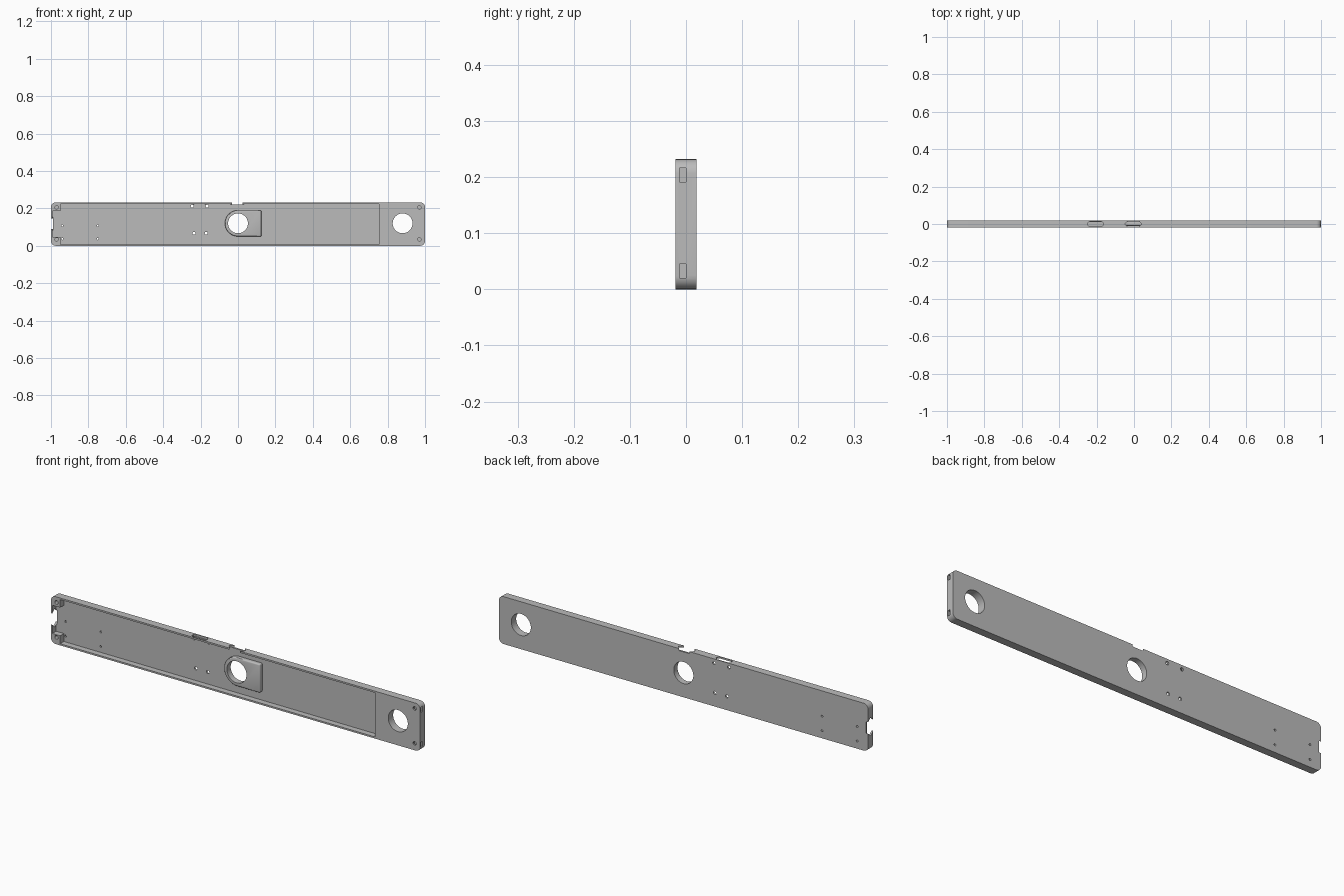
import bpy, bmesh, math
from mathutils import Vector

cube = bpy.data.objects.get("Cube")
if cube:
    bpy.data.objects.remove(cube, do_unlink=True)

L, H, D = 1.0, 0.232, 0.019      # half length, height, half depth
WALL, FLOOR = 0.008, 0.010       # rim thickness, y of tray floor
MID = 0.12

grey = bpy.data.materials.new("plain grey")
grey.use_nodes = True
color = (0.5, 0.5, 0.5, 1)
grey.diffuse_color = color
grey.node_tree.nodes["Principled BSDF"].inputs["Base Color"].default_value = color


def prism(name, points, start, depth, axes="xz"):
    """Extrude a 2D outline along the axis missing from axes."""
    third = next(a for a in "xyz" if a not in axes)

    def place(u, v, w):
        p = Vector()
        setattr(p, axes[0], u)
        setattr(p, axes[1], v)
        setattr(p, third, w)
        return p

    bm = bmesh.new()
    face = bm.faces.new([bm.verts.new(place(u, v, start)) for u, v in points])
    new = bmesh.ops.extrude_face_region(bm, geom=[face])["geom"]
    shift = place(0, 0, depth)
    bmesh.ops.translate(bm, verts=[g for g in new if isinstance(g, bmesh.types.BMVert)], vec=shift)
    bmesh.ops.recalc_face_normals(bm, faces=bm.faces)
    mesh = bpy.data.meshes.new(name)
    bm.to_mesh(mesh)
    bm.free()
    mesh.materials.append(grey)
    obj = bpy.data.objects.new(name, mesh)
    bpy.context.collection.objects.link(obj)
    return obj


def arc(cx, cz, r, a0, a1, n):
    return [(cx + r * math.cos(math.radians(a0 + (a1 - a0) * i / n)),
             cz + r * math.sin(math.radians(a0 + (a1 - a0) * i / n))) for i in range(n + 1)]


def rect(x0, x1, z0, z1):
    return [(x0, z0), (x1, z0), (x1, z1), (x0, z1)]


def rounded(x0, x1, z0, z1, r):
    corners = [(x1 - r, z1 - r, 0), (x0 + r, z1 - r, 90), (x0 + r, z0 + r, 180), (x1 - r, z0 + r, 270)]
    return [p for cx, cz, a in corners for p in arc(cx, cz, r, a, a + 90, 6)]


def apply_mod(obj, mod):
    bpy.context.view_layer.objects.active = obj
    bpy.ops.object.modifier_apply(modifier=mod.name)


def boolean(obj, other, operation="DIFFERENCE"):
    mod = obj.modifiers.new("cut", "BOOLEAN")
    mod.operation, mod.solver, mod.object = operation, "EXACT", other
    apply_mod(obj, mod)
    bpy.data.objects.remove(other, do_unlink=True)


def drill(obj, x, z, r, start=-0.1, depth=0.2, n=16):
    boolean(obj, prism("drill", arc(x, z, r, 0, 360, n)[:-1], start, depth))


# Outer slab with rounded ends
panel = prism("tray_panel", rounded(-L, L, 0, H, 0.025), -D, 2 * D)

# Front pocket, stepping around the two left corner blocks
x0, xs, x1 = -L + WALL, -0.95, 0.755
zb, zt = 0.047, H - 0.047
pocket = [(xs, WALL), (x1, WALL), (x1, H - WALL), (xs, H - WALL),
          (xs, zt), (x0, zt), (x0, zb), (xs, zb)]
boolean(panel, prism("pocket", pocket, -0.1, 0.1 + FLOOR))

# Raised D-shaped pad around the centre hole
outline = arc(0, MID, 0.07, 90, 270, 24) + [(0.125, MID - 0.07), (0.125, MID + 0.07)]
pad = prism("centre_pad", outline, -0.010, FLOOR + 0.014)
bevel = pad.modifiers.new("soft edge", "BEVEL")
bevel.width, bevel.segments, bevel.limit_method = 0.006, 3, "ANGLE"
bevel.angle_limit = math.radians(40)
apply_mod(pad, bevel)
boolean(panel, pad, "UNION")

# Large through holes
for x in (0, 0.88):
    drill(panel, x, MID, 0.053, n=48)

# Small mounting holes
for x, z in ((-0.245, 0.212), (-0.165, 0.212), (-0.235, 0.067), (-0.17, 0.067)):
    drill(panel, x, z, 0.008)
for x in (-0.94, -0.75):
    for z in (0.037, 0.108):
        drill(panel, x, z, 0.005)

# Corner screw holes and the side slots at the right end
for z in (0.034, 0.205):
    for x in (-0.97, 0.97):
        drill(panel, x, z, 0.009, depth=0.105)
    slot = prism("slot", rect(-0.012, 0, z - 0.014, z + 0.011), 0.955, 0.1, "yz")
    boolean(panel, slot)

# Notches with pointed sides in the top rim and the left end
notch = [(-0.045, 0), (-0.026, -0.021), (0.026, -0.021), (0.045, 0), (0.026, 0.021), (-0.026, 0.021)]
boolean(panel, prism("top_notch", [(x - 0.004, y) for x, y in notch], H - 0.010, 0.05, "xy"))
boolean(panel, prism("end_notch", [(y, z + MID - 0.003) for z, y in notch], -L - 0.05, 0.062, "yz"))

# Long chamfered slot in the top rim
long_slot = [(-0.246, -0.007), (-0.236, -0.014), (-0.176, -0.014), (-0.166, -0.007),
             (-0.166, 0.007), (-0.176, 0.014), (-0.236, 0.014), (-0.246, 0.007)]
boolean(panel, prism("long_slot", long_slot, H - 0.010, 0.05, "xy"))

# Smooth the round walls, keep edges crisp
bpy.ops.object.select_all(action="DESELECT")
panel.select_set(True)
bpy.context.view_layer.objects.active = panel
bpy.ops.object.shade_smooth_by_angle(angle=math.radians(30))
